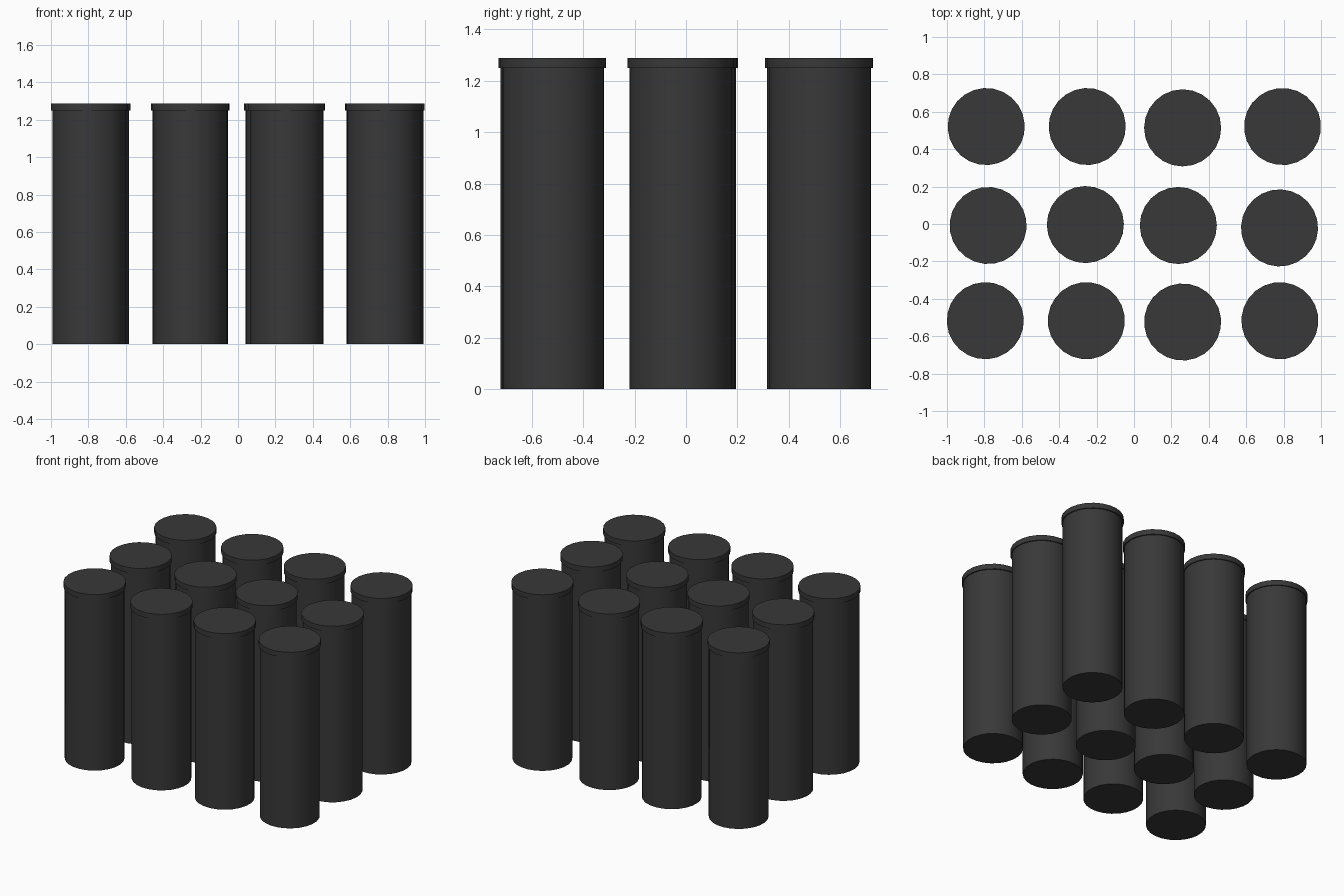
import bpy, random
from math import radians

if "Cube" in bpy.data.objects:
    bpy.data.objects.remove(bpy.data.objects["Cube"])

random.seed(3)
SIDES = 24
BODY_R, CAP_R = 0.198, 0.206
CAP_Z, TOP_Z = 1.25, 1.288

mat = bpy.data.materials.new("dark_grey")
mat.diffuse_color = (0.04, 0.04, 0.04, 1)
mat.use_nodes = True
mat.node_tree.nodes["Principled BSDF"].inputs["Base Color"].default_value = mat.diffuse_color


def cylinder(name, x, y, z0, z1, r, turn):
    bpy.ops.mesh.primitive_cylinder_add(
        vertices=SIDES, radius=r, depth=z1 - z0,
        location=(x, y, (z0 + z1) / 2), rotation=(0, 0, turn))
    ob = bpy.context.object
    ob.name = name
    ob.data.materials.append(mat)
    bpy.ops.object.shade_smooth_by_angle(angle=radians(30))


# Slightly uneven grid of canisters: three rows of four
rows = {
    "front": [(-0.795, -0.517), (-0.255, -0.517), (0.26, -0.524), (0.78, -0.517)],
    "middle": [(-0.78, -0.008), (-0.26, -0.003), (0.237, -0.008), (0.778, -0.021)],
    "back": [(-0.79, 0.521), (-0.25, 0.521), (0.26, 0.514), (0.794, 0.521)],
}

for row, spots in rows.items():
    for i, (x, y) in enumerate(spots, 1):
        turn = random.uniform(0, radians(360 / SIDES))
        # Tall body and a thin overhanging lid
        cylinder(f"{row}_canister_{i}", x, y, 0, CAP_Z, BODY_R, turn)
        cylinder(f"{row}_lid_{i}", x, y, CAP_Z, TOP_Z, CAP_R, turn)
